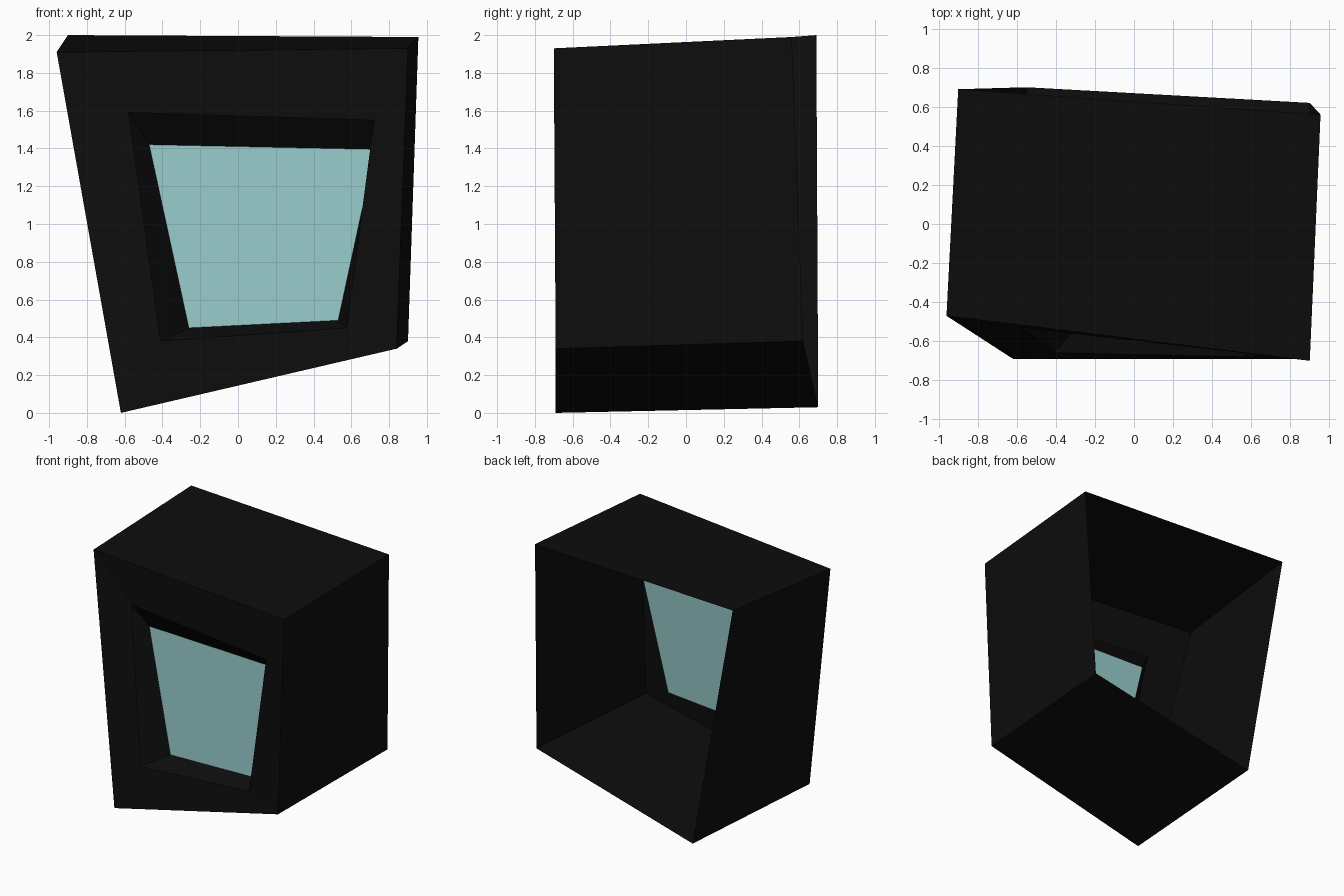
import bpy
import bmesh

cube = bpy.data.objects.get("Cube")
if cube:
    bpy.data.objects.remove(cube, do_unlink=True)


def make_material(name, colour):
    mat = bpy.data.materials.new(name)
    mat.use_nodes = True
    mat.diffuse_color = (*colour, 1)
    mat.node_tree.nodes["Principled BSDF"].inputs["Base Color"].default_value = (*colour, 1)
    return mat


def loft(name, rings, mat, cap=False):
    """Join consecutive rings of points with quads; cap closes the last ring."""
    bm = bmesh.new()
    loops = [[bm.verts.new(p) for p in ring] for ring in rings]
    for a, b in zip(loops, loops[1:]):
        n = len(a)
        for i in range(n):
            j = (i + 1) % n
            bm.faces.new((a[i], a[j], b[j], b[i]))
    if cap:
        bm.faces.new(loops[-1])
    mesh = bpy.data.meshes.new(name)
    bm.to_mesh(mesh)
    bm.free()
    mesh.materials.append(mat)
    obj = bpy.data.objects.new(name, mesh)
    bpy.context.collection.objects.link(obj)
    return obj


black = make_material("black casing", (0.004, 0.004, 0.004))
pale_teal = make_material("pale teal screen", (0.31, 0.59, 0.59))

# Rings run bottom left, bottom right, top right, top left as seen from the front
back_rim = [(-0.55, 0.70, 0.03), (0.90, 0.62, 0.38), (0.955, 0.56, 1.99), (-0.90, 0.69, 2.0)]
front_rim = [(-0.62, -0.69, 0.0), (0.84, -0.69, 0.34), (0.90, -0.70, 1.93), (-0.96, -0.47, 1.91)]
opening = [(-0.41, -0.66, 0.38), (0.575, -0.68, 0.45), (0.72, -0.67, 1.55), (-0.58, -0.53, 1.59)]
screen_edge = [(-0.26, -0.49, 0.45), (0.53, -0.53, 0.49), (0.725, -0.48, 1.395), (-0.47, -0.46, 1.42)]

# Crooked casing with an open back
loft("casing", [back_rim, front_rim], black)

# Front frame and the recess that leads in to the screen
loft("front_frame", [front_rim, opening], black)
loft("screen_recess", [opening, screen_edge], black)

# Single sheet screen
loft("screen", [screen_edge], pale_teal, cap=True)
